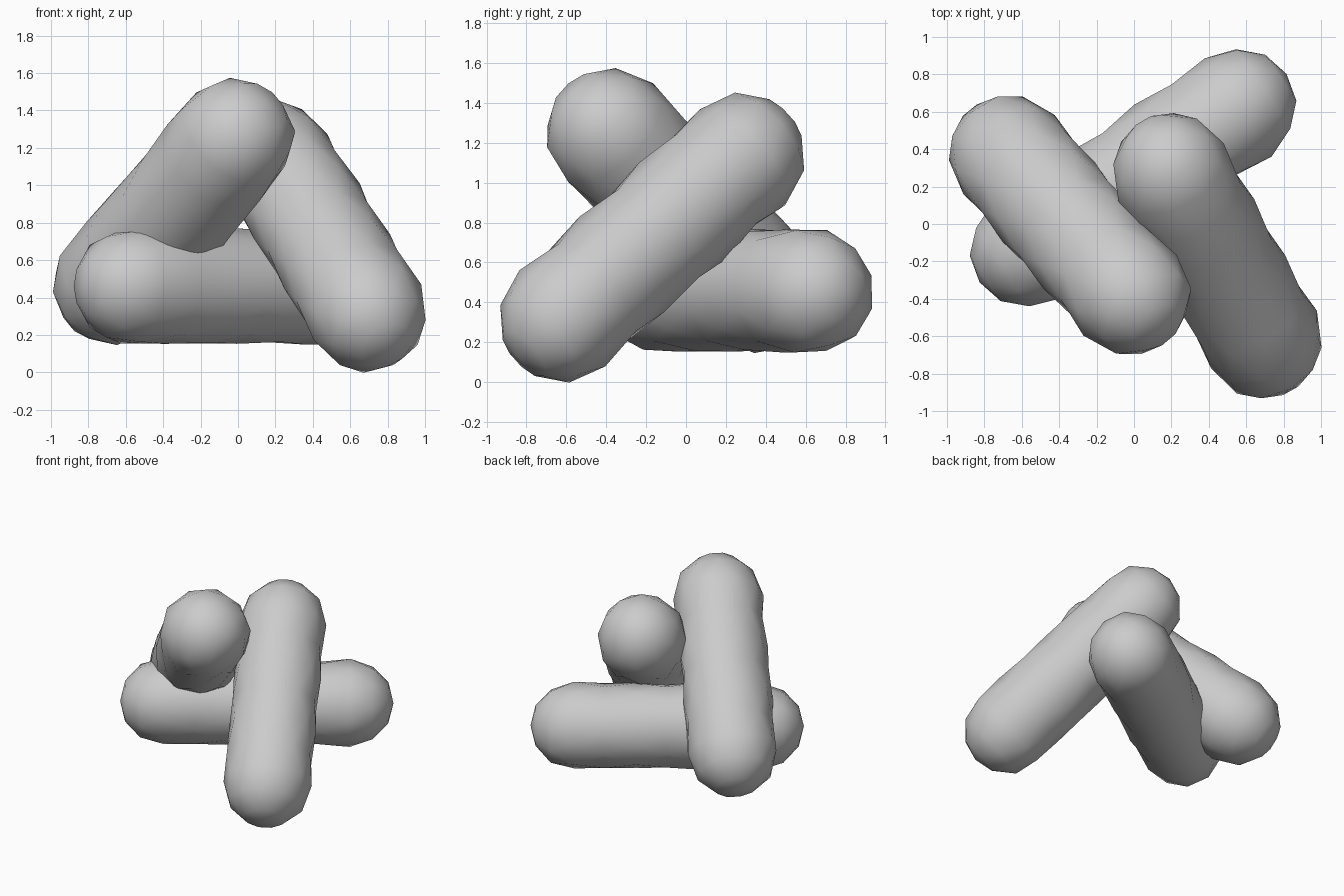
import bpy, bmesh, math, random
from mathutils import Vector

if "Cube" in bpy.data.objects:
    bpy.data.objects.remove(bpy.data.objects["Cube"])

random.seed(4)
SIDES = 10


def log(name, a, b, r):
    """Lumpy low-poly log with rounded ends between end centres a and b."""
    a, b = Vector(a), Vector(b)
    axis = b - a
    length = axis.length
    rot = axis.to_track_quat('Z', 'Y')
    # profile: (height along the axis, radius)
    caps = [math.radians(d) for d in (62, 32)]
    profile = [(-r * math.sin(t), r * math.cos(t)) for t in caps]
    profile += [(length * i / 6, r * (1.0 if i % 2 == 0 else 0.97)) for i in range(7)]
    profile += [(length + r * math.sin(t), r * math.cos(t)) for t in reversed(caps)]

    bm = bmesh.new()
    rings = []
    for k, (h, rad) in enumerate(profile):
        ring = []
        for s in range(SIDES):
            ang = 2 * math.pi * (s + 0.5 * k) / SIDES
            rr = rad * random.uniform(0.98, 1.03)
            p = Vector((rr * math.cos(ang), rr * math.sin(ang), h))
            ring.append(bm.verts.new(a + rot @ p))
        rings.append(ring)
    # triangle bands between half-step rotated rings
    for lo, hi in zip(rings, rings[1:]):
        for s in range(SIDES):
            n = (s + 1) % SIDES
            bm.faces.new((lo[s], lo[n], hi[s]))
            bm.faces.new((lo[n], hi[n], hi[s]))
    # blunt poles
    for ring, h in ((rings[0], -r), (rings[-1], length + r)):
        tip = bm.verts.new(a + rot @ Vector((0, 0, h)))
        for s in range(SIDES):
            bm.faces.new((ring[s], ring[(s + 1) % SIDES], tip))
    bmesh.ops.recalc_face_normals(bm, faces=bm.faces)
    for f in bm.faces:
        f.smooth = True
    me = bpy.data.meshes.new(name)
    bm.to_mesh(me)
    bm.free()
    ob = bpy.data.objects.new(name, me)
    bpy.context.collection.objects.link(ob)
    return ob


# Three crossed logs leaning on each other
log("right_leaning_log", (0.69, -0.62, 0.32), (0.20, 0.28, 1.13), 0.32)
log("left_leaning_log", (-0.67, 0.37, 0.47), (-0.02, -0.38, 1.25), 0.325)
log("lying_log", (-0.565, -0.135, 0.46), (0.555, 0.625, 0.455), 0.315)
